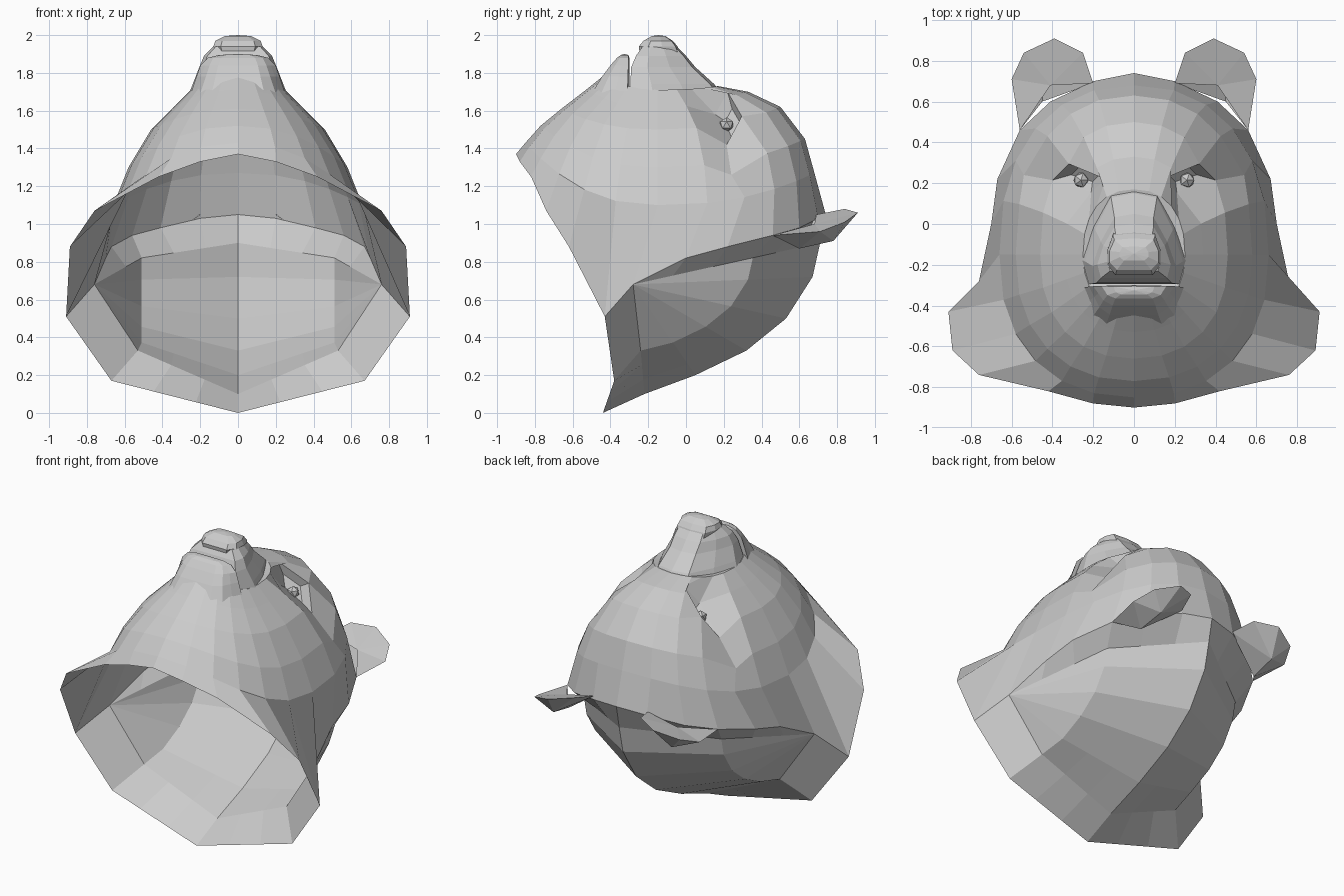
import bpy, bmesh
from math import sin, cos, pi
from mathutils import Vector

if "Cube" in bpy.data.objects:
    bpy.data.objects.remove(bpy.data.objects["Cube"])


def finish(bm, name):
    me = bpy.data.meshes.new(name)
    bm.to_mesh(me)
    bm.free()
    ob = bpy.data.objects.new(name, me)
    bpy.context.collection.objects.link(ob)
    return ob


def loft(rows, name, closed=False, cap=None, sockets=()):
    """Skin a list of point rows, lowest row first; sockets are quads pushed inwards."""
    bm = bmesh.new()
    vs = [[bm.verts.new(p) for p in row] for row in rows]
    n = len(rows[0])
    for k in range(len(vs) - 1):
        for j in range(n if closed else n - 1):
            i = (j + 1) % n
            quad = (vs[k][j], vs[k][i], vs[k + 1][i], vs[k + 1][j])
            if (k, j) not in sockets:
                bm.faces.new(quad)
                continue
            mid = sum((v.co for v in quad), Vector()) / 4
            nor = (quad[2].co - quad[0].co).cross(quad[3].co - quad[1].co).normalized()
            inner = [bm.verts.new(v.co.lerp(mid, .45) - nor * .05) for v in quad]
            for a in range(4):
                b = (a + 1) % 4
                bm.faces.new((quad[a], quad[b], inner[b], inner[a]))
            bm.faces.new(inner)
    if cap:
        c = bm.verts.new(cap)
        for j in range(n):
            bm.faces.new((vs[-1][j], vs[-1][(j + 1) % n], c))
    bmesh.ops.remove_doubles(bm, verts=bm.verts, dist=.0005)
    return finish(bm, name)


def mirrored(half):
    """Close a half ring (front to back) over the x = 0 plane."""
    return half + [(-x, y, z) for x, y, z in half[-2:0:-1]]


def power(v, e):
    return abs(v) ** e


def polyline(half):
    """Five coarse points, right to left, split into thirds."""
    pts = [Vector(p) for p in half + [(-x, y, z) for x, y, z in half[1::-1]]]
    return [tuple(pts[i // 3].lerp(pts[min(i // 3 + 1, 4)], i % 3 / 3)) for i in range(13)]


# Back skull: keeled bowl fanned between the two side corners
CORNER = Vector((0.76, -0.28, 0.68))


def keel_row(y, z):
    c = Vector((0, CORNER.y, CORNER.z))
    mid = c + (Vector((0, y, z)) - c) * .64
    return polyline([tuple(CORNER), (.51, mid.y, mid.z), (0, y, z)])


crease = [tuple(CORNER), (.70, 0, .82), (.67, .22, .88), (.56, .46, .94),
          (.41, .60, .98), (.20, .70, 1.03), (0, .74, 1.05)]
crease_row = crease + [(-x, y, z) for x, y, z in crease[-2::-1]]
seam = polyline([tuple(CORNER), (.53, -.24, .33), (0, -.22, .10)])
spine = [(.05, .20), (.32, .33), (.53, .50), (.67, .72), (.71, .90)]
loft([seam] + [keel_row(y, z) for y, z in spine] + [crease_row], "skull_back")

# Flared neck flange under the skull
rim = polyline([(.91, -.43, .51), (.67, -.38, .17), (0, -.44, 0)])
loft([rim, seam], "neck_flange")

# Face: rings rising from the neck rim to the muzzle root
front_rim = [(0, -.90, 1.37), (.2, -.88, 1.33), (.42, -.82, 1.25),
             (.76, -.74, 1.07), (.89, -.62, .88), (.91, -.43, .51)]
halves = [front_rim + crease]
# front y, front z, half width, side z, back y, back z
for yf, zf, w, zs, yb, zb in ((-.85, 1.43, .66, 1.10, .68, 1.27),
                              (-.77, 1.52, .58, 1.30, .63, 1.45),
                              (-.66, 1.61, .46, 1.50, .50, 1.62),
                              (-.53, 1.71, .34, 1.62, .33, 1.70),
                              (-.43, 1.79, .25, 1.71, .17, 1.73)):
    half = []
    for i in range(13):
        c, s = cos(pi * i / 12), sin(pi * i / 12)
        ye, ze = (yf, zf) if c > 0 else (yb, zb)
        half.append((w * power(s, .9) if 0 < i < 12 else 0,
                     -.15 + (ye + .15) * power(c, .85), zs + (ze - zs) * c * c))
    halves.append(half)
# Pull the eye corners and the cheek fold into shape
halves[3][8] = (.40, .215, 1.42)
halves[3][9] = (.32, .295, 1.57)
halves[4][8] = (.21, .155, 1.58)
halves[4][9] = (.14, .22, 1.70)
halves[2][8] = (.54, .24, 1.26)
loft([mirrored(h) for h in halves], "face", closed=True, cap=(0, -.2, 1.67),
     sockets=((3, 8), (3, 15)))


def block(name, sections, f=.7, b=.8):
    """Chamfered stack: z, front half width, back half width, front y, back y."""
    rows = []
    for z, wf, wb, yf, yb in sections:
        d = yb - yf
        half = [(0, yf, z), (wf * f, yf, z), (wf, yf + .25 * d, z),
                ((wf + wb) / 2, yf + .6 * d, z), (wb * b, yb - .05 * d, z), (0, yb, z)]
        rows.append(mirrored(half))
    z, wf, wb, yf, yb = sections[-1]
    loft(rows, name, closed=True, cap=(0, (yf + yb) / 2, z + .005))


# Muzzle, nose pad and lower jaw, with the mouth slit between them
block("muzzle", [(1.64, .28, .15, -.295, .22), (1.74, .24, .14, -.295, .15),
                 (1.83, .205, .12, -.29, .05), (1.89, .18, .12, -.265, .0),
                 (1.94, .13, .11, -.23, -.05)], f=.9)
block("nose", [(1.87, .11, .12, -.24, -.02), (1.94, .13, .13, -.25, -.045),
               (1.97, .12, .12, -.225, -.07), (1.995, .07, .07, -.18, -.11)])
block("lower_jaw", [(1.69, .20, .25, -.50, -.30), (1.78, .17, .22, -.445, -.30),
                    (1.84, .15, .20, -.40, -.30), (1.88, .13, .16, -.365, -.30),
                    (1.895, .09, .10, -.345, -.305)], b=1)

# Ears: flat front outline, pointed back, dished front
for side, name in ((1, "ear_right"), (-1, "ear_left")):
    outline = [(.2, .69, 1.05), (.25, .84, 1.08), (.39, .91, 1.06),
               (.54, .84, 1.01), (.60, .71, .96), (.56, .46, .94)]
    bm = bmesh.new()
    edge = [bm.verts.new((side * x, y, z)) for x, y, z in outline]
    back = [bm.verts.new((side * x, y, z)) for x, y, z in ((.44, .78, .91), (.45, .60, .87))]
    dish = bm.verts.new((side * .41, .68, 1.0))
    for i in range(6):
        a, b = edge[i], edge[(i + 1) % 6]
        if i < 5:  # the inner side joins the skull and stays open
            bm.faces.new((b, a, dish))
        if i < 5:
            bm.faces.new((a, b, back[1 if i > 3 else 0]))
    bm.faces.new((edge[4], back[1], back[0]))
    bm.faces.new((edge[0], back[0], back[1]))
    bmesh.ops.recalc_face_normals(bm, faces=bm.faces)
    finish(bm, name)

# Eyes: small faceted balls in the sockets
for side, name in ((1, "eye_right"), (-1, "eye_left")):
    bm = bmesh.new()
    bmesh.ops.create_icosphere(bm, subdivisions=1, radius=.04)
    bmesh.ops.translate(bm, verts=bm.verts, vec=(side * .26, .215, 1.525))
    finish(bm, name)
